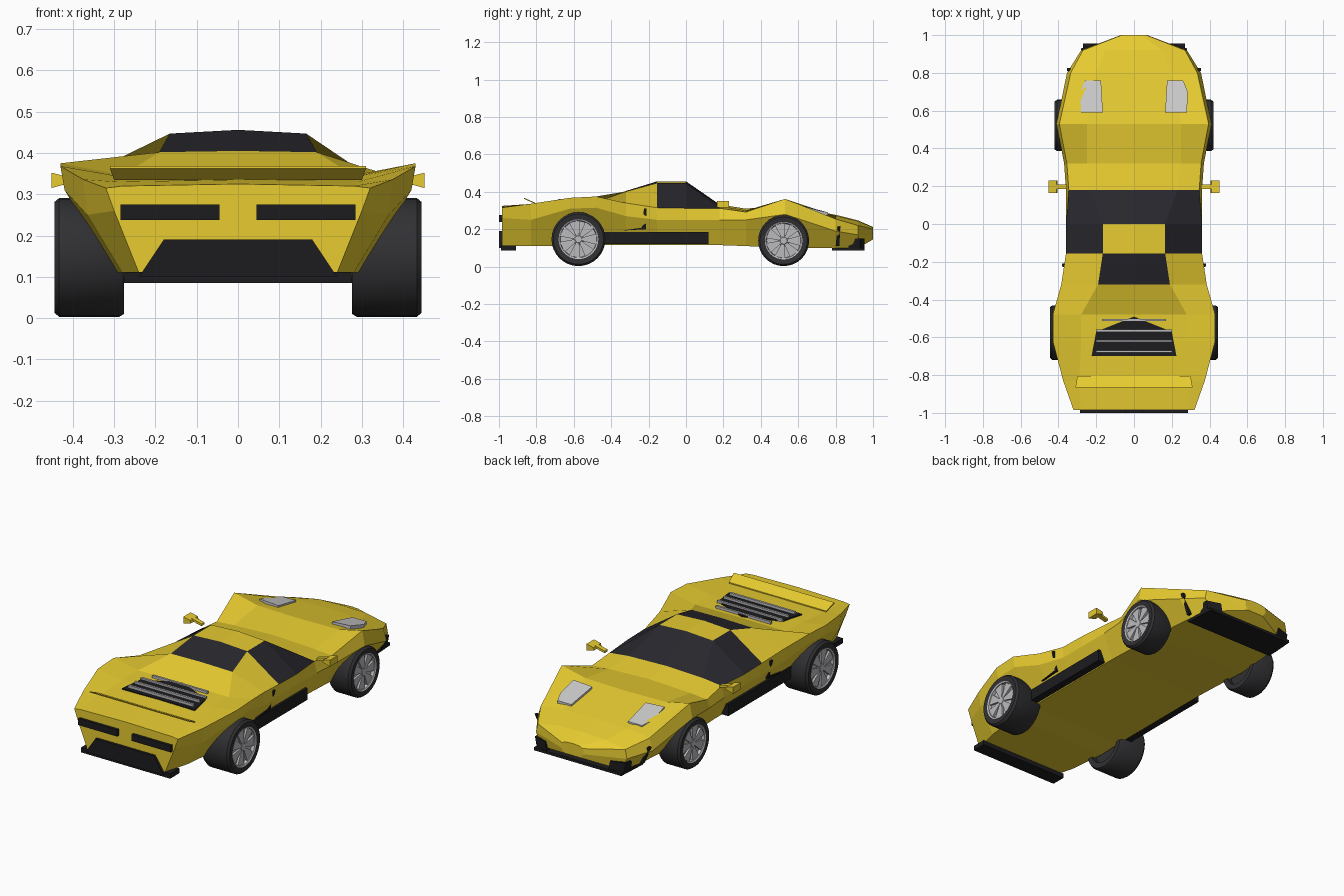
import bpy, bmesh, math
from mathutils import Vector

if "Cube" in bpy.data.objects:
    bpy.data.objects.remove(bpy.data.objects["Cube"])


def material(name, rgb):
    m = bpy.data.materials.new(name)
    m.diffuse_color = (*rgb, 1)
    m.use_nodes = True
    m.node_tree.nodes["Principled BSDF"].inputs["Base Color"].default_value = m.diffuse_color
    return m


YELLOW = material("yellow_paint", (0.80, 0.60, 0.03))
BLACK = material("black_trim", (0.012, 0.012, 0.014))
GLASS = material("dark_glass", (0.02, 0.02, 0.026))
TYRE = material("tyre_rubber", (0.03, 0.03, 0.033))
METAL = material("silver", (0.5, 0.5, 0.52))
LAMP = material("lamp_white", (0.8, 0.8, 0.82))


def finish(name, bm, *mats):
    bmesh.ops.recalc_face_normals(bm, faces=bm.faces)
    me = bpy.data.meshes.new(name)
    bm.to_mesh(me)
    bm.free()
    ob = bpy.data.objects.new(name, me)
    bpy.context.collection.objects.link(ob)
    for m in mats:
        me.materials.append(m)
    return ob


def prism(name, pts, offset, mat):
    """Polygon swept along an offset vector."""
    bm = bmesh.new()
    a = [bm.verts.new(p) for p in pts]
    b = [bm.verts.new(Vector(p) + Vector(offset)) for p in pts]
    bm.faces.new(a)
    bm.faces.new(b)
    for i in range(len(a)):
        j = (i + 1) % len(a)
        bm.faces.new((a[i], a[j], b[j], b[i]))
    return finish(name, bm, mat)


def box(name, x0, x1, y0, y1, z0, z1, mat):
    return prism(name, [(x0, y0, z0), (x1, y0, z0), (x1, y1, z0), (x0, y1, z0)], (0, 0, z1 - z0), mat)


def lathe(name, profile, centre, side, mat, n=32):
    """Revolve (x, radius) pairs around the axle."""
    bm = bmesh.new()
    rings = [[bm.verts.new((centre[0] + side * x, centre[1] + r * math.cos(t * math.tau / n),
                            centre[2] + r * math.sin(t * math.tau / n))) for t in range(n)]
             for x, r in profile]
    for p, q in zip(rings, rings[1:]):
        for t in range(n):
            bm.faces.new((p[t], p[(t + 1) % n], q[(t + 1) % n], q[t]))
    bm.faces.new(rings[0])
    bm.faces.new(rings[-1])
    ob = finish(name, bm, mat)
    bpy.context.view_layer.objects.active = ob
    ob.select_set(True)
    bpy.ops.object.shade_smooth_by_angle(angle=math.radians(35))
    ob.select_set(False)


# Body stations: y, floor x/z, waist x/z, shoulder x/z, inner top x/z, centre z
stations = [
    (1.00, .05, .145, .07, .17, .065, .20, .04, .21, .212),
    (0.92, .25, .10, .28, .17, .27, .22, .15, .243, .247),
    (0.80, .28, .10, .355, .19, .335, .255, .20, .272, .277),
    (0.53, .30, .10, .41, .28, .395, .362, .25, .33, .325),
    (0.32, .30, .11, .37, .25, .355, .292, .25, .30, .31),
    (0.18, .30, .115, .36, .25, .345, .312, .23, .325, .332),
    (0.00, .30, .115, .36, .25, .36, .312, .165, .447, .456),
    (-.155, .30, .115, .36, .25, .36, .315, .165, .447, .456),
    (-.32, .30, .115, .385, .27, .385, .34, .19, .402, .405),
    (-.48, .30, .115, .42, .315, .43, .375, .28, .346, .348),
    (-.62, .30, .11, .42, .31, .43, .368, .28, .342, .345),
    (-.83, .28, .11, .365, .25, .375, .336, .29, .33, .335),
    (-.985, .24, .11, .30, .26, .32, .315, .28, .32, .325)]
bm = bmesh.new()
rings = []
for y, *v in stations:
    half = [(v[i], v[i + 1]) for i in range(0, 8, 2)]
    loop = half + [(0, v[8])] + [(-x, z) for x, z in reversed(half)]
    rings.append([bm.verts.new((x, y, z)) for x, z in loop])
# Windscreen, side windows and rear window are strips of the same shell
glass = {5: (2, 3, 4, 5), 6: (2, 5), 7: (3, 4)}
for s, (p, q) in enumerate(zip(rings, rings[1:])):
    for i in range(9):
        j = (i + 1) % 9
        f = bm.faces.new((p[i], p[j], q[j], q[i]))
        f.material_index = 1 if i in glass.get(s, ()) else 0
bm.faces.new(rings[0])
bm.faces.new(rings[-1])
finish("body_shell", bm, YELLOW, GLASS)

# Front splitter and rear lower trim
prism("front_splitter", [(-.28, .78, .085), (.28, .78, .085), (.27, .955, .085), (-.27, .955, .085)],
      (0, 0, .015), BLACK)
box("rear_undertray", -.275, .275, -.99, -.91, .085, .112, BLACK)
prism("rear_diffuser", [(-.24, -1, .10), (.24, -1, .10), (.18, -1, .19), (-.18, -1, .19)],
      (0, .03, 0), BLACK)

# Engine cover and its slats
cover = [(0, -.49), (.2, -.57), (.225, -.70), (-.225, -.70), (-.2, -.57)]
prism("engine_cover", [(x, y, .35 + (y + .6) * .05) for x, y in cover], (0, 0, -.02), BLACK)
for k, y in enumerate((-.508, -.565, -.62, -.675)):
    w = .17 if k == 0 else .2
    box(f"engine_slat_{k + 1}", -w, w, y - .006, y + .006, .347, .361, METAL)

# Tilted rear spoiler
prism("rear_spoiler", [(-.30, -.805, .335), (.30, -.805, .335), (.31, -.865, .362), (-.31, -.865, .362)],
      (0, 0, .006), YELLOW)

for s, side in ((1, "right"), (-1, "left")):
    # Trim along the sides
    prism(f"{side}_side_skirt", [(s * .29, -.45, .12), (s * .29, .12, .12), (s * .29, .12, .185),
                                 (s * .29, -.45, .185)], (s * .055, 0, 0), BLACK)
    prism(f"{side}_side_intake", [(s * .33, -.235, .205), (s * .33, -.215, .205), (s * .36, -.21, .31),
                                  (s * .36, -.225, .31)], (s * .02, 0, 0), BLACK)
    prism(f"{side}_intake_lip", [(s * .32, -.34, .193), (s * .32, -.215, .2), (s * .32, -.215, .212)],
          (s * .035, 0, 0), BLACK)
    prism(f"{side}_nose_vent", [(s * .29, .80, .11), (s * .29, .82, .11), (s * .34, .825, .215),
                                (s * .34, .81, .215)], (s * .016, 0, 0), BLACK)
    prism(f"{side}_splitter_end", [(s * .19, .955, .10), (s * .27, .93, .10), (s * .28, .93, .15),
                                   (s * .2, .955, .15)], (0, -.06, 0), BLACK)
    # Lamps
    prism(f"{side}_headlamp", [(s * .165, .59, .328), (s * .28, .59, .335), (s * .285, .70, .302),
                               (s * .26, .76, .29), (s * .175, .76, .29)], (0, 0, -.03), LAMP)
    prism(f"{side}_tail_lamp", [(s * .045, -1, .238), (s * .285, -1, .238), (s * .285, -1, .275),
                                (s * .045, -1, .275)], (0, .025, 0), BLACK)
    # Mirror
    prism(f"{side}_mirror_stalk", [(s * .355, .185, .318), (s * .415, .185, .332), (s * .415, .185, .345),
                                   (s * .355, .185, .33)], (0, .025, 0), YELLOW)
    prism(f"{side}_mirror_head", [(s * .405, .165, .328), (s * .452, .165, .315), (s * .452, .165, .352),
                                  (s * .41, .165, .342)], (0, .065, 0), YELLOW)
    # Wheels: centre y, inner x, outer x, radius
    for end, y, xi, xo, r in (("front", .522, .285, .42, .136), ("rear", -.575, .276, .445, .144)):
        c = (0, y, r + .003)
        rim = r * .74
        lathe(f"{side}_{end}_tyre", [(xi + .03, rim), (xi, rim), (xi, r * .95), (xi + .012, r), (xo - .012, r),
                                     (xo, r * .93), (xo - .004, rim), (xo - .03, rim * .97)], c, s, TYRE)
        lathe(f"{side}_{end}_rim", [(xo - .04, rim), (xo - .002, rim), (xo - .006, rim * .93),
                                    (xo - .022, rim * .9), (xo - .02, .03), (xo - .008, .018)], c, s, METAL)
        # Seven tapered spokes
        for k in range(7):
            a = k * math.tau / 7
            pts = [(s * (xo - .025), y + d * math.cos(a + t), c[2] + d * math.sin(a + t))
                   for d, t in ((.012, -.5), (rim * .95, -.3), (rim * .95, .3), (.012, .5))]
            prism(f"{side}_{end}_spoke_{k + 1}", pts, (s * .015, 0, 0), METAL)
